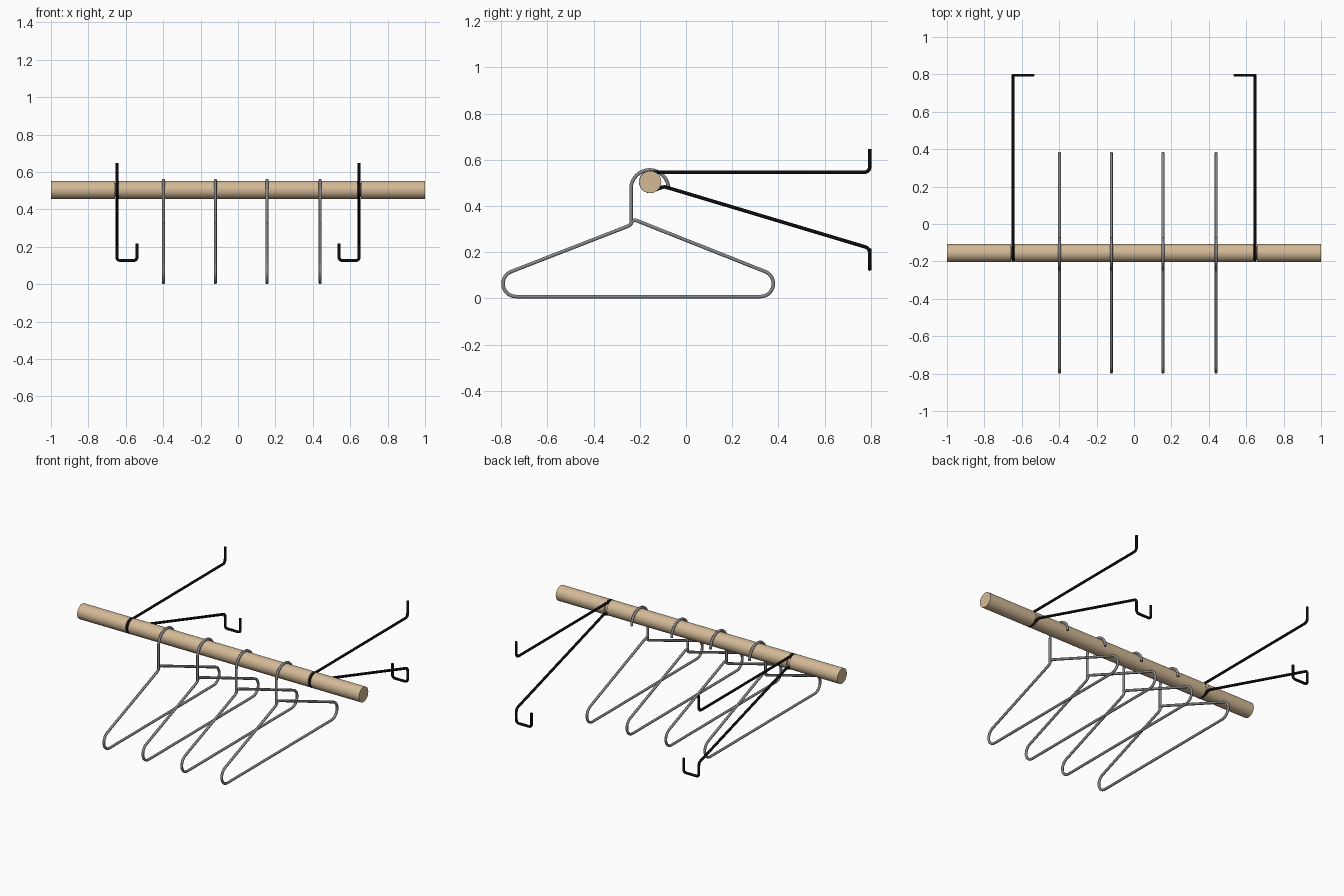
import bpy, bmesh, math
from mathutils import Vector

if "Cube" in bpy.data.objects:
    bpy.data.objects.remove(bpy.data.objects["Cube"])

ROD_Y, ROD_Z, ROD_R = -0.155, 0.504, 0.048
WIRE_R = 0.008


def material(name, color):
    m = bpy.data.materials.new(name)
    m.diffuse_color = (*color, 1)
    m.use_nodes = True
    m.node_tree.nodes["Principled BSDF"].inputs["Base Color"].default_value = m.diffuse_color
    return m


wood = material("light wood", (0.66, 0.49, 0.31))
steel = material("grey steel", (0.25, 0.25, 0.26))
black = material("black iron", (0.004, 0.004, 0.004))


def finish(name, mesh, mat):
    ob = bpy.data.objects.new(name, mesh)
    bpy.context.collection.objects.link(ob)
    mesh.materials.clear()
    mesh.materials.append(mat)
    bpy.ops.object.select_all(action='DESELECT')
    ob.select_set(True)
    bpy.context.view_layer.objects.active = ob
    bpy.ops.object.shade_smooth_by_angle(angle=math.radians(40))
    return ob


def arc(cy, cz, r, a0, a1, n):
    """Points of an arc in the y-z plane."""
    out = []
    for i in range(n + 1):
        a = math.radians(a0 + (a1 - a0) * i / n)
        out.append((0, cy + r * math.cos(a), cz + r * math.sin(a)))
    return out


def bend(prev, corner, nxt, r=0.025, n=6):
    """Rounded corner between two straight wire runs."""
    c = Vector(corner)
    a = c + (Vector(prev) - c).normalized() * r
    b = c + (Vector(nxt) - c).normalized() * r
    return [tuple(a.lerp(c, t).lerp(c.lerp(b, t), t)) for t in (i / n for i in range(n + 1))]


def wire(name, pts, mat, closed=False):
    """Round wire swept along points, turned into a mesh."""
    cu = bpy.data.curves.new(name, 'CURVE')
    cu.dimensions = '3D'
    cu.bevel_depth = WIRE_R
    cu.bevel_resolution = 3
    cu.use_fill_caps = True
    sp = cu.splines.new('POLY')
    sp.points.add(len(pts) - 1)
    for p, co in zip(sp.points, pts):
        p.co = (*co, 1)
    sp.use_cyclic_u = closed
    tmp = bpy.data.objects.new(name + "_path", cu)
    bpy.context.collection.objects.link(tmp)
    bpy.context.view_layer.update()
    mesh = bpy.data.meshes.new_from_object(tmp.evaluated_get(bpy.context.evaluated_depsgraph_get()))
    bpy.data.objects.remove(tmp)
    return finish(name, mesh, mat)


# Wooden rod with a narrow groove for each bracket
BX, GW, GR = 0.648, 0.010, 0.036
profile = [(-1, ROD_R)]
for s in (-1, 1):
    c = s * BX
    profile += [(c - GW, ROD_R), (c - GW, GR), (c + GW, GR), (c + GW, ROD_R)]
profile.append((1, ROD_R))
bm = bmesh.new()
N = 48
rings = [[bm.verts.new((x, ROD_Y + r * math.cos(2 * math.pi * i / N),
                        ROD_Z + r * math.sin(2 * math.pi * i / N))) for i in range(N)]
         for x, r in profile]
for a, b in zip(rings, rings[1:]):
    for i in range(N):
        bm.faces.new((a[i], a[(i + 1) % N], b[(i + 1) % N], b[i]))
bm.faces.new(rings[0])
bm.faces.new(rings[-1])
bmesh.ops.recalc_face_normals(bm, faces=bm.faces)
rod_mesh = bpy.data.meshes.new("rod")
bm.to_mesh(rod_mesh)
bm.free()
finish("rod", rod_mesh, wood)

# Wire hangers: hook and stem, then the closed shoulder loop
hook = arc(-0.157, 0.475, 0.081, -2, 180, 24) + [(0, -0.238, 0.325)]
peak = bend((0, -0.756, 0.116), (0, -0.245, 0.315), (0, -0.225, 0.338), 0.012, 4) \
    + bend((0, -0.245, 0.315), (0, -0.227, 0.342), (0, 0.343, 0.116), 0.016, 6)
loop = arc(0.322, 0.064, 0.056, 68, -90, 14) + arc(-0.736, 0.064, 0.056, 270, 111, 14) + peak
for k, x in enumerate((-0.398, -0.121, 0.155, 0.439)):
    wire(f"hanger_hook_{k + 1}", hook, steel).location.x = x
    wire(f"hanger_body_{k + 1}", loop, steel, closed=True).location.x = x

# Wall brackets: one wire, wrapped round the front of the rod
WY, TOP, LOW, BOT = 0.795, 0.546, 0.217, 0.127
for s, side in ((-1, "left"), (1, "right")):
    inner = -s * 0.108
    top_end, top_c = (0, WY, 0.647), (0, WY, TOP)
    wrap = arc(ROD_Y, ROD_Z, TOP - ROD_Z - 0.001, 90, 305, 28)
    knee = (0, -0.095, 0.484)
    low_c, foot, foot_in, tip = (0, WY, LOW), (0, WY, BOT), (inner, WY, BOT), (inner, WY, 0.217)
    pts = [top_end] + bend(top_end, top_c, wrap[0]) + wrap
    pts += bend(wrap[-1], knee, low_c, 0.01, 4)
    pts += bend(knee, low_c, foot, 0.02) + bend(low_c, foot, foot_in, 0.02)
    pts += bend(foot, foot_in, tip, 0.02) + [tip]
    wire(f"wall_bracket_{side}", pts, black).location.x = s * BX
